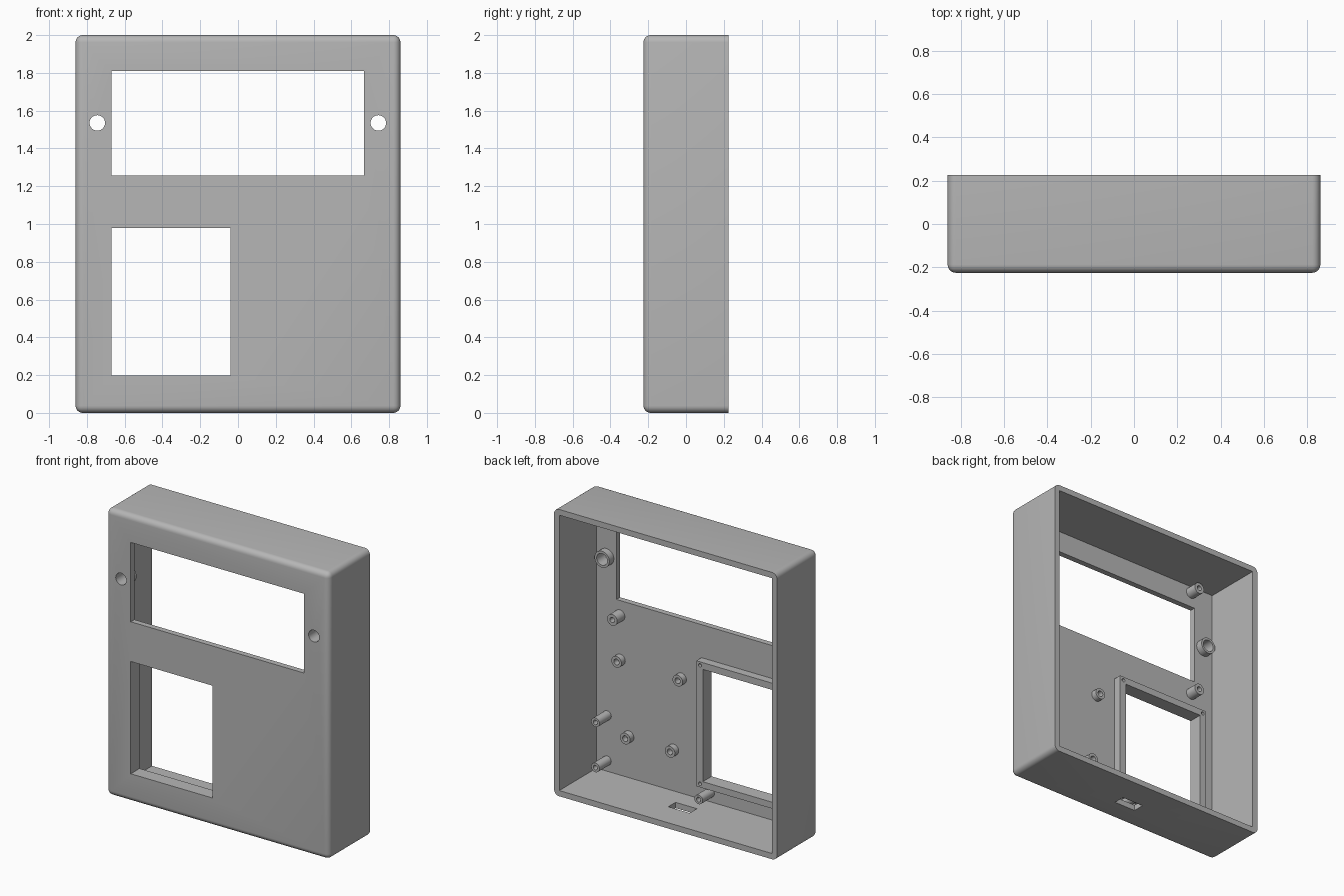
import bpy, bmesh, math
from mathutils import Matrix

cube = bpy.data.objects.get("Cube")
if cube:
    bpy.data.objects.remove(cube, do_unlink=True)

# Main dimensions
W, D, H = 0.86, 0.225, 2.0
WALL = 0.04
INNER = -D + WALL

grey = bpy.data.materials.new("light_grey_plastic")
grey.use_nodes = True
COLOUR = (0.47, 0.47, 0.47, 1)
grey.diffuse_color = COLOUR
grey.node_tree.nodes["Principled BSDF"].inputs["Base Color"].default_value = COLOUR


def finish(name, bm):
    bmesh.ops.recalc_face_normals(bm, faces=bm.faces)
    mesh = bpy.data.meshes.new(name)
    bm.to_mesh(mesh)
    bm.free()
    mesh.materials.append(grey)
    obj = bpy.data.objects.new(name, mesh)
    bpy.context.collection.objects.link(obj)
    return obj


def select_only(obj):
    bpy.ops.object.select_all(action="DESELECT")
    obj.select_set(True)
    bpy.context.view_layer.objects.active = obj


def smooth(obj):
    select_only(obj)
    bpy.ops.object.shade_smooth_by_angle(angle=math.radians(35))


def box(name, x, y, z, bevel=0):
    """Box from (min, max) pairs; a bevel rounds every edge but the back rim."""
    bm = bmesh.new()
    size = [b - a for a, b in (x, y, z)]
    mid = [(a + b) / 2 for a, b in (x, y, z)]
    bmesh.ops.create_cube(bm, size=1, matrix=Matrix.Translation(mid) @ Matrix.Diagonal((*size, 1)))
    if bevel:
        edges = [e for e in bm.edges if min(v.co.y for v in e.verts) < y[1] - 0.01]
        bmesh.ops.bevel(bm, geom=edges, offset=bevel, segments=6, profile=0.5, affect="EDGES")
    return finish(name, bm)


def rod(name, x, z, r, y0, y1):
    bm = bmesh.new()
    place = Matrix.Translation((x, (y0 + y1) / 2, z)) @ Matrix.Rotation(math.pi / 2, 4, "X")
    bmesh.ops.create_cone(bm, cap_ends=True, segments=32, radius1=r, radius2=r,
                          depth=y1 - y0, matrix=place)
    return finish(name, bm)


def cut(obj, cutters):
    for cutter in cutters:
        cutter.hide_render = True
        mod = obj.modifiers.new("cut", "BOOLEAN")
        mod.operation, mod.solver, mod.object = "DIFFERENCE", "EXACT", cutter
        select_only(obj)
        bpy.ops.object.modifier_apply(modifier=mod.name)
        bpy.data.objects.remove(cutter, do_unlink=True)


def tube(name, x, z, outer, bore, length):
    """Hollow post standing on the inside of the front wall."""
    bm = bmesh.new()
    rings = []
    for r, y in ((outer, 0), (outer, length), (bore, length), (bore, 0)):
        rings.append([bm.verts.new((x + r * math.cos(a), INNER + y, z + r * math.sin(a)))
                      for a in (math.tau * i / 32 for i in range(32))])
    for a, b in zip(rings, rings[1:]):
        for i in range(32):
            j = (i + 1) % 32
            bm.faces.new((a[i], a[j], b[j], b[i]))
    smooth(finish(name, bm))


DISPLAY_X, DISPLAY_Z = (-0.67, 0.667), (1.257, 1.81)
KEYPAD_X, KEYPAD_Z = (-0.67, -0.04), (0.197, 0.98)
THROUGH = (-0.4, 0.0)
BUTTONS = ((-0.745, 1.535), (0.743, 1.535))

# Open-backed shell with windows, button holes and cable slot
shell = box("case_shell", (-W, W), (-D, D), (0, H), bevel=0.038)
cutters = [
    box("cavity", (-W + WALL, W - WALL), (INNER, 0.5), (WALL, H - WALL)),
    box("display_window", DISPLAY_X, THROUGH, DISPLAY_Z),
    box("keypad_window", KEYPAD_X, THROUGH, KEYPAD_Z),
    box("cable_slot", (-0.048, 0.117), (-0.052, 0.028), (-0.1, 0.1)),
]
cutters += [rod("button_hole", x, z, 0.041, -0.4, 0) for x, z in BUTTONS]
cut(shell, cutters)
smooth(shell)

# Raised frame behind the keypad window, with corner screw holes
frame = box("keypad_frame", (-0.72, 0.01), (INNER, INNER + 0.057), (0.152, 1.027))
cutters = [box("keypad_opening", KEYPAD_X, THROUGH, KEYPAD_Z)]
cutters += [rod("frame_screw_hole", x, z, 0.012, INNER + 0.01, 0)
            for x in (-0.692, -0.018) for z in (0.176, 1.002)]
cut(frame, cutters)
smooth(frame)

# Button bosses
for x, z in BUTTONS:
    tube("button_boss", x, z, 0.057, 0.041, 0.05)

# Display mounting posts
for x in (-0.64, 0.64):
    for z in (1.153, 1.912):
        tube("display_post", x, z, 0.039, 0.018, 0.085)

# Short circuit board posts
for x, z in ((0.637, 0.845), (0.165, 0.84), (0.57, 0.328), (0.225, 0.328)):
    tube("board_post", x, z, 0.039, 0.02, 0.042)

# Tall slim posts near the floor
for x, z in ((0.738, 0.43), (0.738, 0.115), (-0.058, 0.105)):
    tube("tall_post", x, z, 0.032, 0.016, 0.13)
